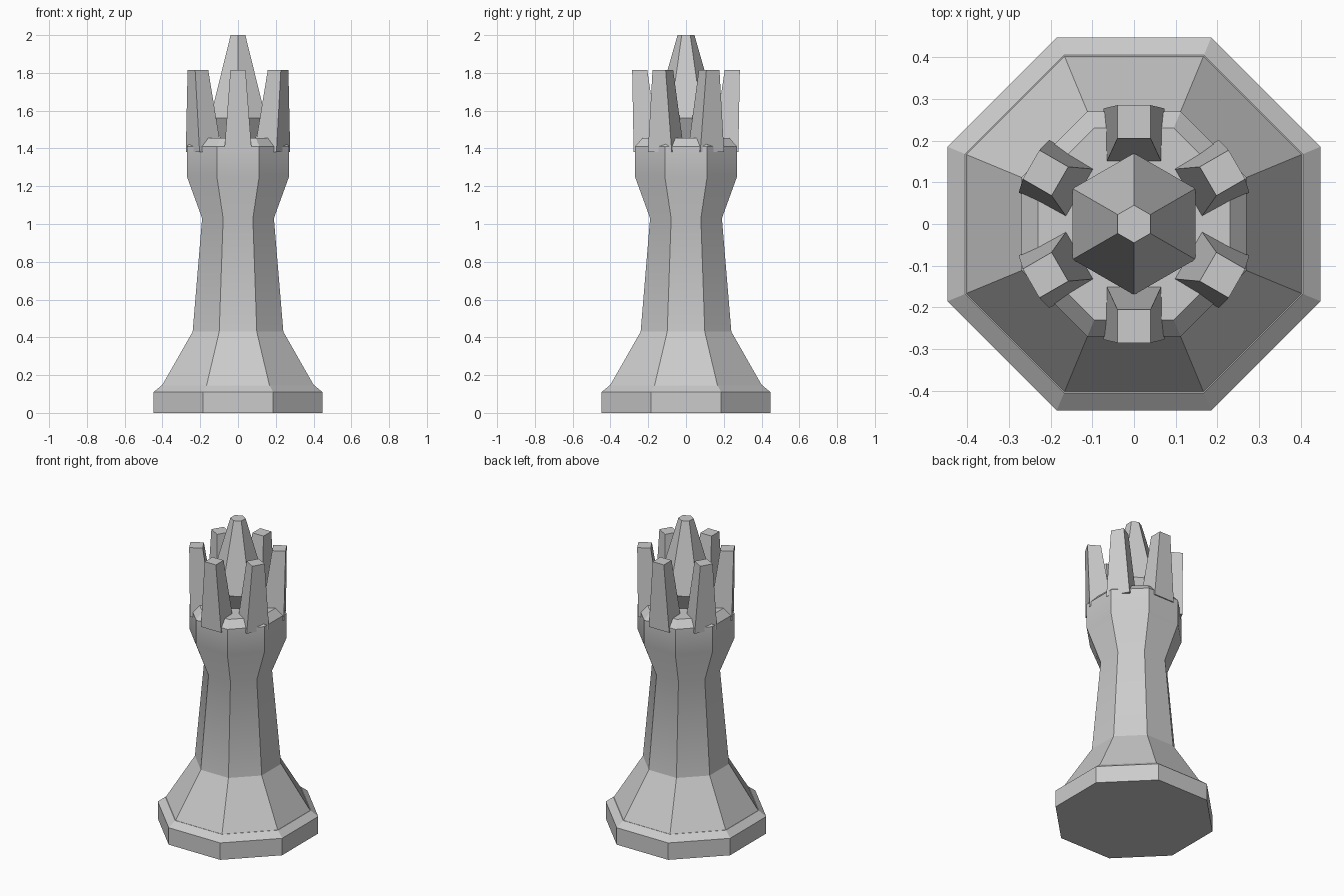
import bpy, math
from mathutils import Matrix

cube = bpy.data.objects.get("Cube")
if cube:
    bpy.data.objects.remove(cube)

stone = bpy.data.materials.new("light_grey")
stone.use_nodes = True
GREY = (0.6, 0.6, 0.6, 1)
stone.diffuse_color = GREY
stone.node_tree.nodes["Principled BSDF"].inputs["Base Color"].default_value = GREY


def build(name, verts, faces, smooth=True):
    mesh = bpy.data.meshes.new(name)
    mesh.from_pydata(verts, [], faces)
    mesh.materials.append(stone)
    obj = bpy.data.objects.new(name, mesh)
    bpy.context.collection.objects.link(obj)
    if smooth:
        bpy.ops.object.select_all(action='DESELECT')
        bpy.context.view_layer.objects.active = obj
        obj.select_set(True)
        bpy.ops.object.shade_smooth_by_angle(angle=math.radians(30))
    return obj


def turned(name, sides, start, profile, smooth=True):
    """Closed faceted solid from (corner radius, height) rings, bottom to top."""
    verts = []
    for r, z in profile:
        for i in range(sides):
            a = start + i * math.tau / sides
            verts.append((r * math.cos(a), r * math.sin(a), z))
    faces = [tuple(reversed(range(sides)))]
    for k in range(len(profile) - 1):
        for i in range(sides):
            j = (i + 1) % sides
            faces.append((k * sides + i, k * sides + j,
                          (k + 1) * sides + j, (k + 1) * sides + i))
    top = (len(profile) - 1) * sides
    faces.append(tuple(range(top, top + sides)))
    return build(name, verts, faces, smooth)


def octagon(name, profile, smooth=True):
    """Eight-sided solid; the profile gives the distance to the flat sides."""
    c = math.cos(math.pi / 8)
    return turned(name, 8, math.pi / 8, [(r / c, z) for r, z in profile], smooth)


# Stepped base, flared foot and waisted column
octagon("base", [(0.447, 0), (0.447, 0.11), (0.405, 0.145)], False)
octagon("foot", [(0.405, 0.14), (0.24, 0.43)], False)
octagon("column", [(0.24, 0.43), (0.19, 1.03), (0.27, 1.25),
                   (0.27, 1.41), (0.23, 1.455)])

# Central six-sided spire
turned("spire", 6, math.pi / 2,
       [(0.1, 1.44), (0.17, 1.56), (0.045, 2.0)], False)

# Six tapering crown prongs: (distance out, half width, height) of each corner pair
corners = [(0.14, 0.07, 1.38), (0.277, 0.073, 1.38),
           (0.285, 0.04, 1.815), (0.205, 0.04, 1.815)]
prong_verts = [(r, s * w, z) for s in (-1, 1) for r, w, z in corners]
prong_faces = [(0, 1, 2, 3), (7, 6, 5, 4)]
prong_faces += [(i, i + 4, (i + 1) % 4 + 4, (i + 1) % 4) for i in range(4)]
for n in range(6):
    prong = build(f"crown_prong_{n + 1}", prong_verts, prong_faces, False)
    prong.data.transform(Matrix.Rotation(math.pi / 6 + n * math.pi / 3, 4, 'Z'))
